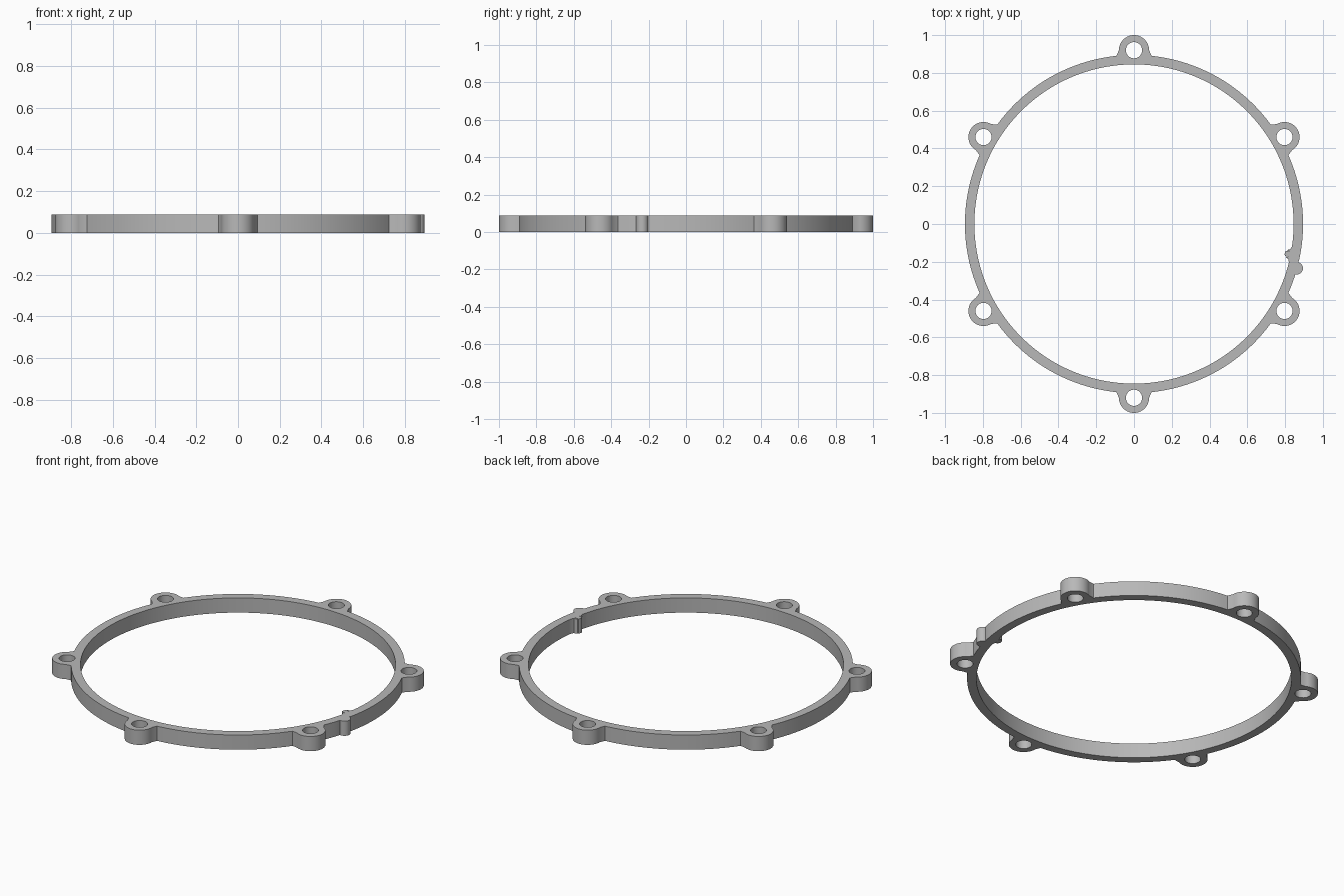
import bpy, bmesh
from math import sin, cos, pi, radians, asin, atan2
from mathutils import Vector

cube = bpy.data.objects.get("Cube")
if cube:
    bpy.data.objects.remove(cube)

HEIGHT = 0.087
OUTER, INNER = 0.895, 0.845
LUG_CENTRE, LUG_RADIUS, HOLE_RADIUS, LUG_FOOT = 0.92, 0.08, 0.043, 0.093
LUG_ANGLES = [radians(30 + 60 * i) for i in range(6)]


def polar(radius, angle):
    return Vector((radius * cos(angle), radius * sin(angle)))


def circle(centre, radius, count):
    return [centre + polar(radius, 2 * pi * i / count) for i in range(count)]


def bump(centre_radius, angle, radius, sign, count=16):
    """Half circle bulging outward (sign 1) or inward (sign -1) from the ring."""
    centre = polar(centre_radius, angle)
    return [centre + sign * polar(radius, angle + sign * pi * (i / count - 0.5))
            for i in range(count + 1)]


def lug(angle):
    """Rounded lug with slightly flared feet on the ring."""
    foot = asin(LUG_FOOT / OUTER)
    return ([polar(OUTER, angle - foot)]
            + bump(LUG_CENTRE, angle, LUG_RADIUS, 1, 24)
            + [polar(OUTER, angle + foot)])


def outline(radius, features, count=180):
    """Circle whose arc is replaced by each feature's points."""
    def turn(p):
        return atan2(p.y, p.x) % (2 * pi)
    spans = [(turn(f[0]), turn(f[-1])) for f in features]
    points = [p for f in features for p in f]
    for p in circle(Vector((0, 0)), radius, count):
        if not any(a - 0.008 < turn(p) < b + 0.008 for a, b in spans):
            points.append(p)
    return sorted(points, key=turn)


# Outline loops: outside with lugs and nub, inside with nub, bolt holes
outer_nub = bump(0.893, radians(-15.2), 0.033, 1)
inner_nub = bump(0.838, radians(-11), 0.025, -1)[::-1]
loops = [outline(OUTER, [lug(a) for a in LUG_ANGLES] + [outer_nub]),
         outline(INNER, [inner_nub])]
loops += [circle(polar(LUG_CENTRE, a), HOLE_RADIUS, 32) for a in LUG_ANGLES]

# Fill the flat profile and extrude it to full height
bm = bmesh.new()
for loop in loops:
    verts = [bm.verts.new((p.x, p.y, 0)) for p in loop]
    for a, b in zip(verts, verts[1:] + verts[:1]):
        bm.edges.new((a, b))
bmesh.ops.triangle_fill(bm, edges=bm.edges[:], use_beauty=True, normal=(0, 0, 1))
top = bmesh.ops.extrude_face_region(bm, geom=bm.faces[:], use_keep_orig=True)
bmesh.ops.translate(bm, vec=(0, 0, HEIGHT),
                    verts=[g for g in top["geom"] if isinstance(g, bmesh.types.BMVert)])
bmesh.ops.recalc_face_normals(bm, faces=bm.faces[:])
mesh = bpy.data.meshes.new("mounting_ring")
bm.to_mesh(mesh)
bm.free()

ring = bpy.data.objects.new("mounting_ring", mesh)
bpy.context.collection.objects.link(ring)

# Plain grey material
grey = bpy.data.materials.new("light_grey")
grey.use_nodes = True
colour = (0.48, 0.48, 0.48, 1)
grey.diffuse_color = colour
grey.node_tree.nodes["Principled BSDF"].inputs["Base Color"].default_value = colour
mesh.materials.append(grey)

# Smooth walls with crisp rims
bpy.ops.object.select_all(action="DESELECT")
ring.select_set(True)
bpy.context.view_layer.objects.active = ring
bpy.ops.object.shade_smooth_by_angle(angle=radians(30))
